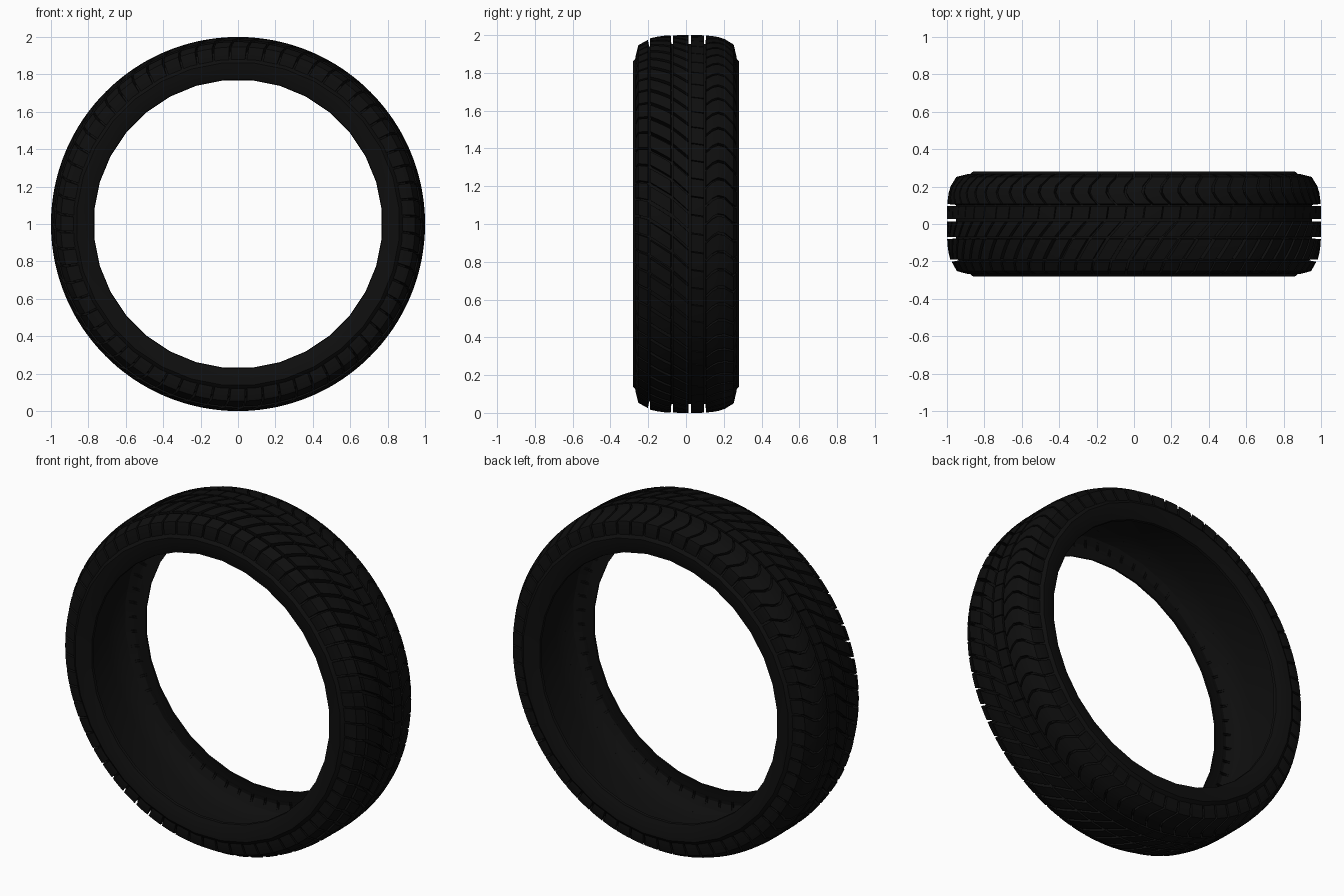
import bpy, bmesh, math

if "Cube" in bpy.data.objects:
    bpy.data.objects.remove(bpy.data.objects["Cube"])

rubber = bpy.data.materials.new("black rubber")
rubber.diffuse_color = (0.0045, 0.0045, 0.0045, 1)
rubber.use_nodes = True
rubber.node_tree.nodes["Principled BSDF"].inputs["Base Color"].default_value = rubber.diffuse_color
PITCH = 64                      # tread blocks around the tyre
STEP = 2 * math.pi / PITCH


def place(t, y, r):
    """Angle t clockwise from the top, y along the axle, r from the axle."""
    return (r * math.sin(t), y, 1 + r * math.cos(t))


def finish(name, bm):
    bmesh.ops.recalc_face_normals(bm, faces=bm.faces)
    me = bpy.data.meshes.new(name)
    bm.to_mesh(me)
    bm.free()
    ob = bpy.data.objects.new(name, me)
    bpy.context.collection.objects.link(ob)
    me.materials.append(rubber)
    bpy.ops.object.select_all(action='DESELECT')
    bpy.context.view_layer.objects.active = ob
    ob.select_set(True)
    bpy.ops.object.shade_smooth_by_angle(angle=math.radians(30))


# Carcass: closed half profile (outside, then hollow inside), mirrored and revolved
outer = [(0.242, 0.772), (0.256, 0.775), (0.275, 0.82), (0.28, 0.865), (0.266, 0.883),
         (0.257, 0.89), (0.241, 0.925), (0.2, 0.943), (0.1, 0.957)]
inner = [(0.12, 0.938), (0.19, 0.925), (0.235, 0.9), (0.258, 0.86), (0.255, 0.82)]
profile = outer + [(-y, r) for y, r in reversed(outer)]
profile += [(-y, r) for y, r in reversed(inner)] + inner
bm = bmesh.new()
SEG = 32
rings = [[bm.verts.new(place((i + 0.5) * 2 * math.pi / SEG, y, r)) for y, r in profile]
         for i in range(SEG)]
n = len(profile)
for i in range(SEG):
    a, b = rings[i], rings[(i + 1) % SEG]
    for j in range(n):
        k = (j + 1) % n
        bm.faces.new((a[j], a[k], b[k], b[j]))
finish("tyre_carcass", bm)


# Tread ribs: rows of raised blocks, each block following a slanted or curved path
def rib(name, points, gap, skew, phase=0.0):
    bm = bmesh.new()
    m = len(points)
    half = (STEP - gap) / 2
    for p in range(PITCH):
        top, low = [], []
        for y, r in points:
            u = (y - points[0][0]) / (points[-1][0] - points[0][0])
            c = (p + phase) * STEP + skew(u)
            cols = [c - half, c, c + half]
            top.append([bm.verts.new(place(t, y, r)) for t in cols])
            low.append([bm.verts.new(place(t, y * 0.95, r - 0.052)) for t in cols])
        for j in range(m - 1):
            for k in range(2):
                bm.faces.new((top[j][k], top[j][k + 1], top[j + 1][k + 1], top[j + 1][k]))
            for k in (0, 2):
                bm.faces.new((top[j][k], top[j + 1][k], low[j + 1][k], low[j][k]))
        for j in (0, m - 1):
            for k in range(2):
                bm.faces.new((top[j][k], top[j][k + 1], low[j][k + 1], low[j][k]))
    finish(name, bm)


def arc(u):
    return -0.05 * math.sin(math.pi * min(u * 1.1, 1))


rib("front_shoulder_blocks", [(-0.268, 0.885), (-0.252, 0.947), (-0.202, 0.975)],
    0.012, lambda u: 0.02 * u)
rib("front_slanted_blocks", [(-0.19, 0.983), (-0.15, 0.992), (-0.115, 0.997), (-0.081, 0.999)],
    0.022, lambda u: 0.07 * u, 0.3)
rib("middle_slanted_blocks", [(-0.069, 0.999), (-0.025, 1.0), (0.014, 1.0)],
    0.018, lambda u: 0.075 * u, 0.1)
rib("centre_rib", [(0.027, 1.0), (0.06, 1.0), (0.095, 0.999)],
    0.005, lambda u: 0.01 * u)
rib("back_shoulder_blocks",
    [(0.107, 0.998), (0.14, 0.995), (0.17, 0.99), (0.205, 0.979), (0.252, 0.95), (0.268, 0.885)],
    0.013, arc, 0.5)
